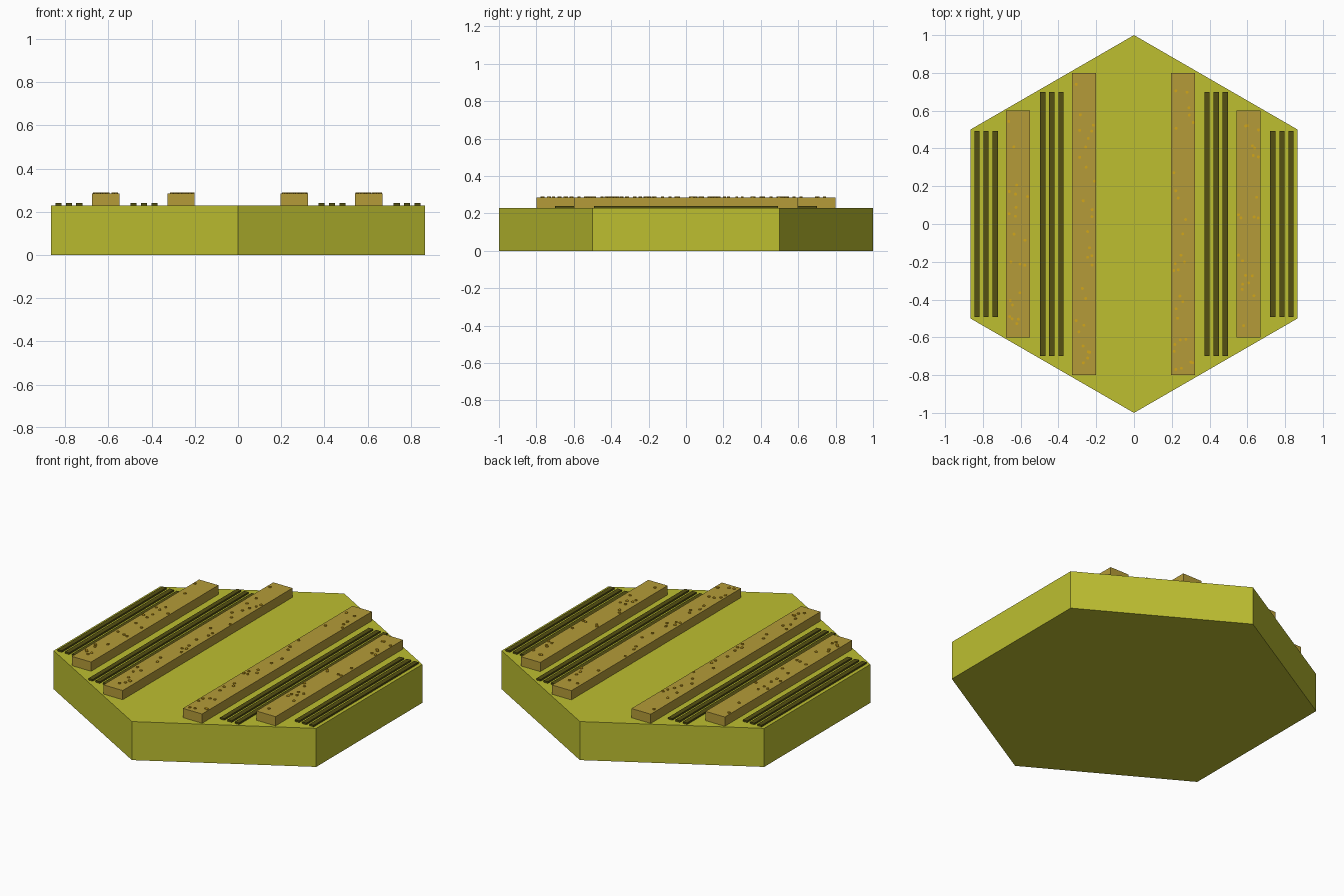
import bpy, bmesh, math, random
from mathutils import Matrix

if "Cube" in bpy.data.objects:
    bpy.data.objects.remove(bpy.data.objects["Cube"])

random.seed(7)
TOP = 0.23          # tile surface
PLANK_TOP = 0.285   # plank surface


def material(name, rgb):
    m = bpy.data.materials.new(name)
    m.diffuse_color = (*rgb, 1)
    m.use_nodes = True
    m.node_tree.nodes["Principled BSDF"].inputs["Base Color"].default_value = m.diffuse_color
    return m


def finish(bm, name, mat):
    me = bpy.data.meshes.new(name)
    bm.to_mesh(me)
    bm.free()
    me.materials.append(mat)
    ob = bpy.data.objects.new(name, me)
    bpy.context.collection.objects.link(ob)
    return ob


def box(name, x, width, half_y, z0, z1, mat):
    bm = bmesh.new()
    bmesh.ops.create_cube(bm, size=1, matrix=Matrix.Translation((x, 0, (z0 + z1) / 2))
                          @ Matrix.Diagonal((width, 2 * half_y, z1 - z0, 1)))
    return finish(bm, name, mat)


green = material("tile_green", (0.51, 0.52, 0.03))
tan = material("plank_tan", (0.46, 0.33, 0.04))
dark = material("groove_dark", (0.09, 0.08, 0.006))
gold = material("speck_gold", (0.65, 0.38, 0.01))

# Hexagonal tile, corners on +-y
bm = bmesh.new()
bmesh.ops.create_cone(bm, cap_ends=True, segments=6, radius1=1, radius2=1, depth=TOP,
                      matrix=Matrix.Translation((0, 0, TOP / 2)))
if max(v.co.y for v in bm.verts) < 0.95:
    bmesh.ops.rotate(bm, verts=bm.verts, matrix=Matrix.Rotation(math.pi / 6, 3, 'Z'))
finish(bm, "hex_tile", green)

# Raised planks, each scattered with small specks
for i, (x, half_y) in enumerate([(-0.613, 0.6), (-0.264, 0.8), (0.26, 0.8), (0.605, 0.6)]):
    box(f"plank_{i}", x, 0.127, half_y, TOP - 0.01, PLANK_TOP, tan)
    bm = bmesh.new()
    for k in range(int(half_y * 36)):
        y = random.uniform(-half_y + 0.03, half_y - 0.03)
        pos = (x + random.uniform(-0.055, 0.055), y, PLANK_TOP)
        bmesh.ops.create_cone(bm, cap_ends=True, segments=8, radius1=0.008, radius2=0.008,
                              depth=0.01, matrix=Matrix.Translation(pos))
    finish(bm, f"specks_{i}", gold)

# Thin dark strips in groups of three
for side, sign in (("left", -1), ("right", 1)):
    for group, x, half_y in (("inner", 0.435, 0.7), ("outer", 0.783, 0.493)):
        for k in (-1, 0, 1):
            xc = sign * x + k * 0.048
            box(f"strip_{side}_{group}_{k + 2}", xc, 0.028, half_y, TOP - 0.01, TOP + 0.01, dark)
